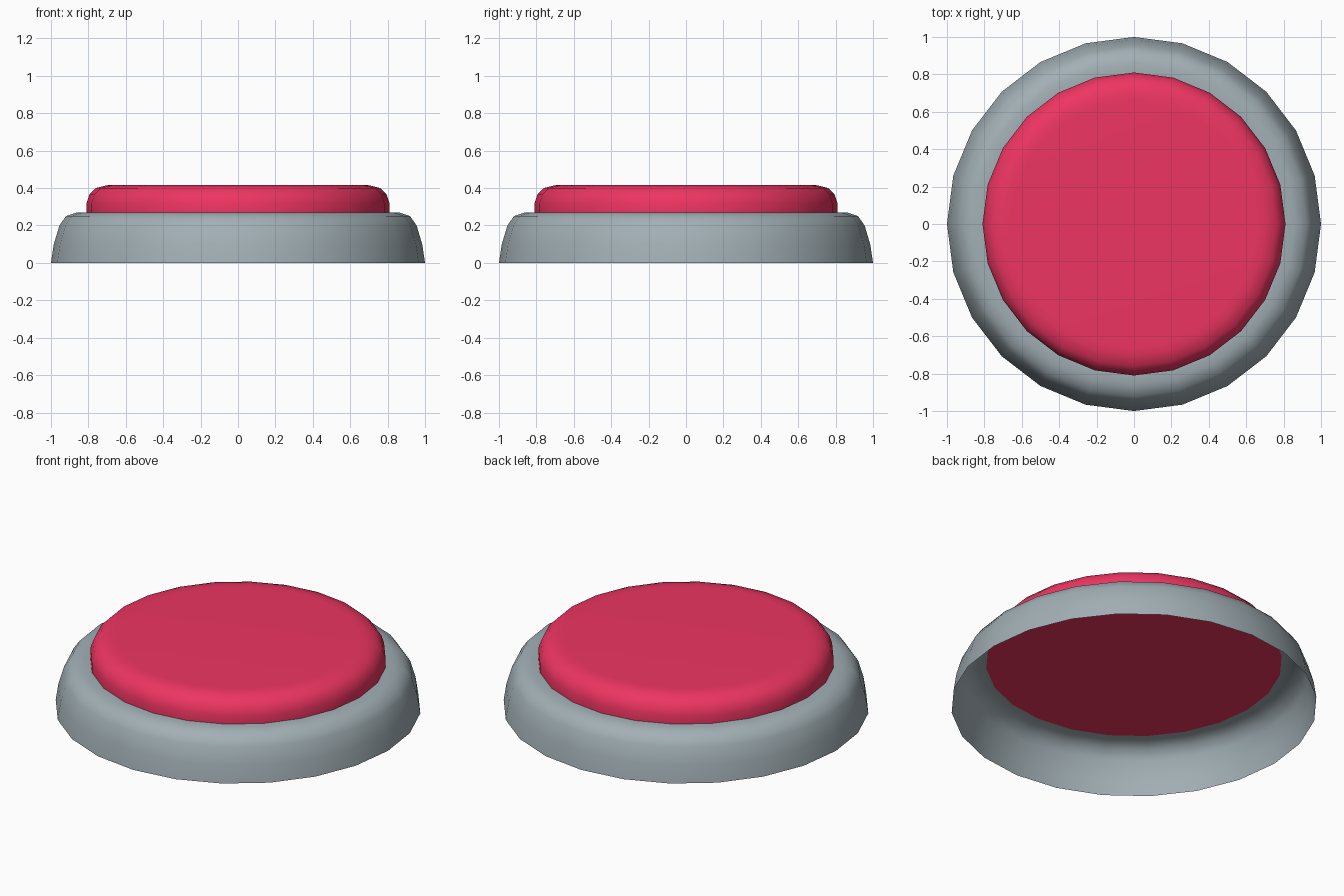
import bpy, bmesh, math

if "Cube" in bpy.data.objects:
    bpy.data.objects.remove(bpy.data.objects["Cube"])

SIDES = 24


def lathe(name, profile, caps=False, color=None):
    """Spin a (radius, height) profile into a smooth-shaded 24-sided shell."""
    bm = bmesh.new()
    rings = []
    for r, z in profile:
        rings.append([bm.verts.new((r * math.cos(2 * math.pi * i / SIDES),
                                    r * math.sin(2 * math.pi * i / SIDES), z))
                      for i in range(SIDES)])
    for low, high in zip(rings, rings[1:]):
        for i in range(SIDES):
            j = (i + 1) % SIDES
            bm.faces.new((low[i], low[j], high[j], high[i]))
    if caps:
        bm.faces.new(rings[-1])
        bm.faces.new(rings[0][::-1])
    mesh = bpy.data.meshes.new(name)
    bm.to_mesh(mesh)
    bm.free()
    obj = bpy.data.objects.new(name, mesh)
    bpy.context.collection.objects.link(obj)
    if color:
        mat = bpy.data.materials.new(name + "_color")
        mat.diffuse_color = color
        mat.use_nodes = True
        mat.node_tree.nodes["Principled BSDF"].inputs["Base Color"].default_value = mat.diffuse_color
        mesh.materials.append(mat)
    bpy.ops.object.select_all(action='DESELECT')
    obj.select_set(True)
    bpy.context.view_layer.objects.active = obj
    bpy.ops.object.shade_smooth_by_angle(angle=math.radians(40))
    return obj


# Hollow base housing, open underneath
lathe("base_housing",
      [(1.0, 0), (0.985, 0.1), (0.955, 0.2), (0.92, 0.25), (0.86, 0.27), (0.81, 0.27)],
      color=(0.36, 0.43, 0.46, 1))

# Red push button, closed top and bottom
lathe("push_button",
      [(0.81, 0.27), (0.81, 0.32), (0.795, 0.365), (0.76, 0.4), (0.70, 0.415), (0.66, 0.417)],
      caps=True, color=(0.85, 0.035, 0.12, 1))
